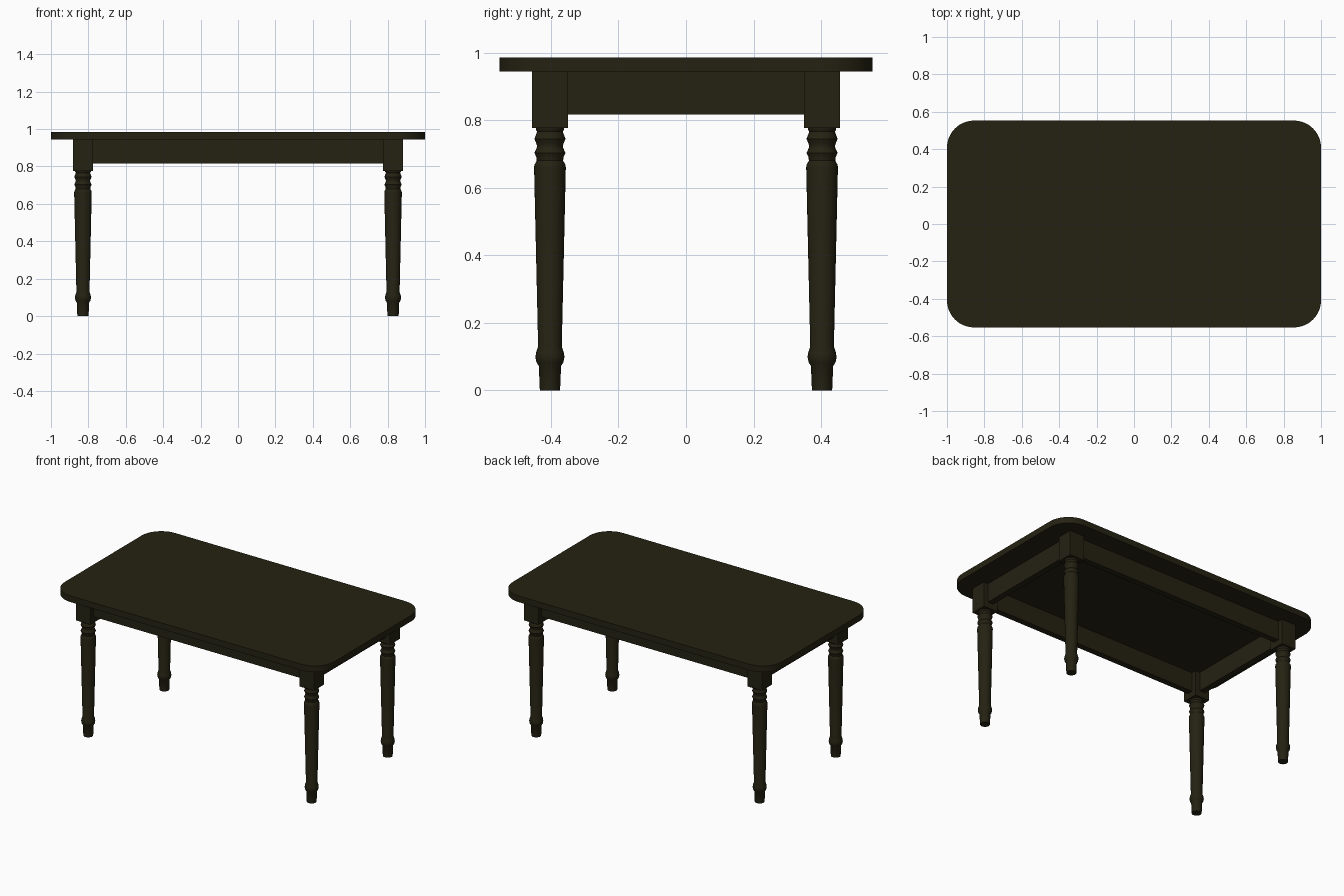
import bpy, bmesh, math

if "Cube" in bpy.data.objects:
    bpy.data.objects.remove(bpy.data.objects["Cube"])

wood = bpy.data.materials.new("dark wood")
wood.diffuse_color = (0.018, 0.016, 0.006, 1)
wood.use_nodes = True
wood.node_tree.nodes["Principled BSDF"].inputs["Base Color"].default_value = wood.diffuse_color

LEG_X, LEG_Y, HALF = 0.829, 0.403, 0.053
TOP_Z, UNDER_Z = 0.985, 0.944


def finish(name, bm, smooth=False):
    bmesh.ops.recalc_face_normals(bm, faces=bm.faces)
    mesh = bpy.data.meshes.new(name)
    bm.to_mesh(mesh)
    bm.free()
    mesh.materials.append(wood)
    obj = bpy.data.objects.new(name, mesh)
    bpy.context.collection.objects.link(obj)
    if smooth:
        bpy.ops.object.select_all(action='DESELECT')
        obj.select_set(True)
        bpy.context.view_layer.objects.active = obj
        bpy.ops.object.shade_smooth_by_angle(angle=math.radians(35))
    return obj


def box(name, x0, x1, y0, y1, z0, z1):
    bm = bmesh.new()
    bmesh.ops.create_cube(bm, size=1)
    for v in bm.verts:
        v.co.x = x1 if v.co.x > 0 else x0
        v.co.y = y1 if v.co.y > 0 else y0
        v.co.z = z1 if v.co.z > 0 else z0
    return finish(name, bm)


# Table top: rounded rectangle slab
def table_top(hx=1.0, hy=0.553, r=0.145, steps=12):
    bm = bmesh.new()
    verts = []
    for q, (sx, sy) in enumerate([(1, 1), (-1, 1), (-1, -1), (1, -1)]):
        for i in range(steps + 1):
            a = math.pi / 2 * (q + i / steps)
            verts.append(bm.verts.new((sx * (hx - r) + r * math.cos(a),
                                       sy * (hy - r) + r * math.sin(a), UNDER_Z)))
    face = bm.faces.new(verts)
    ext = bmesh.ops.extrude_face_region(bm, geom=[face], use_keep_orig=True)
    for v in ext["geom"]:
        if isinstance(v, bmesh.types.BMVert):
            v.co.z = TOP_Z
    return finish("table_top", bm, True)


# Turned leg: (radius, height) profile spun about z
PROFILE = [(0.030, 0), (0.033, 0.072), (0.040, 0.083), (0.043, 0.098),
           (0.041, 0.112), (0.035, 0.130), (0.047, 0.660), (0.046, 0.668),
           (0.039, 0.680), (0.040, 0.690), (0.046, 0.703), (0.040, 0.716),
           (0.038, 0.724), (0.041, 0.732), (0.046, 0.745), (0.041, 0.758),
           (0.038, 0.766), (0.042, 0.772), (0.042, 0.782)]


def turned_leg(name, x, y, sides=32):
    bm = bmesh.new()
    rings = []
    for r, z in PROFILE:
        rings.append([bm.verts.new((x + r * math.cos(2 * math.pi * i / sides),
                                    y + r * math.sin(2 * math.pi * i / sides), z))
                      for i in range(sides)])
    for a, b in zip(rings, rings[1:]):
        for i in range(sides):
            j = (i + 1) % sides
            bm.faces.new((a[i], a[j], b[j], b[i]))
    bm.faces.new(rings[0])
    bm.faces.new(rings[-1])
    return finish(name, bm, True)


table_top()

# Legs with square blocks at their heads
for side, sx in (("left", -1), ("right", 1)):
    for end, sy in (("front", -1), ("back", 1)):
        x, y = sx * LEG_X, sy * LEG_Y
        turned_leg(f"{end}_{side}_leg", x, y)
        box(f"{end}_{side}_leg_block", x - HALF, x + HALF, y - HALF, y + HALF,
            0.777, UNDER_Z)

# Aprons between the blocks
T = 0.02
ax, ay = LEG_X - HALF, LEG_Y - HALF
for name, s in (("front_apron", -1), ("back_apron", 1)):
    box(name, -ax, ax, s * LEG_Y - T, s * LEG_Y + T, 0.817, UNDER_Z)
for name, s in (("left_apron", -1), ("right_apron", 1)):
    box(name, s * LEG_X - T, s * LEG_X + T, -ay, ay, 0.817, UNDER_Z)
